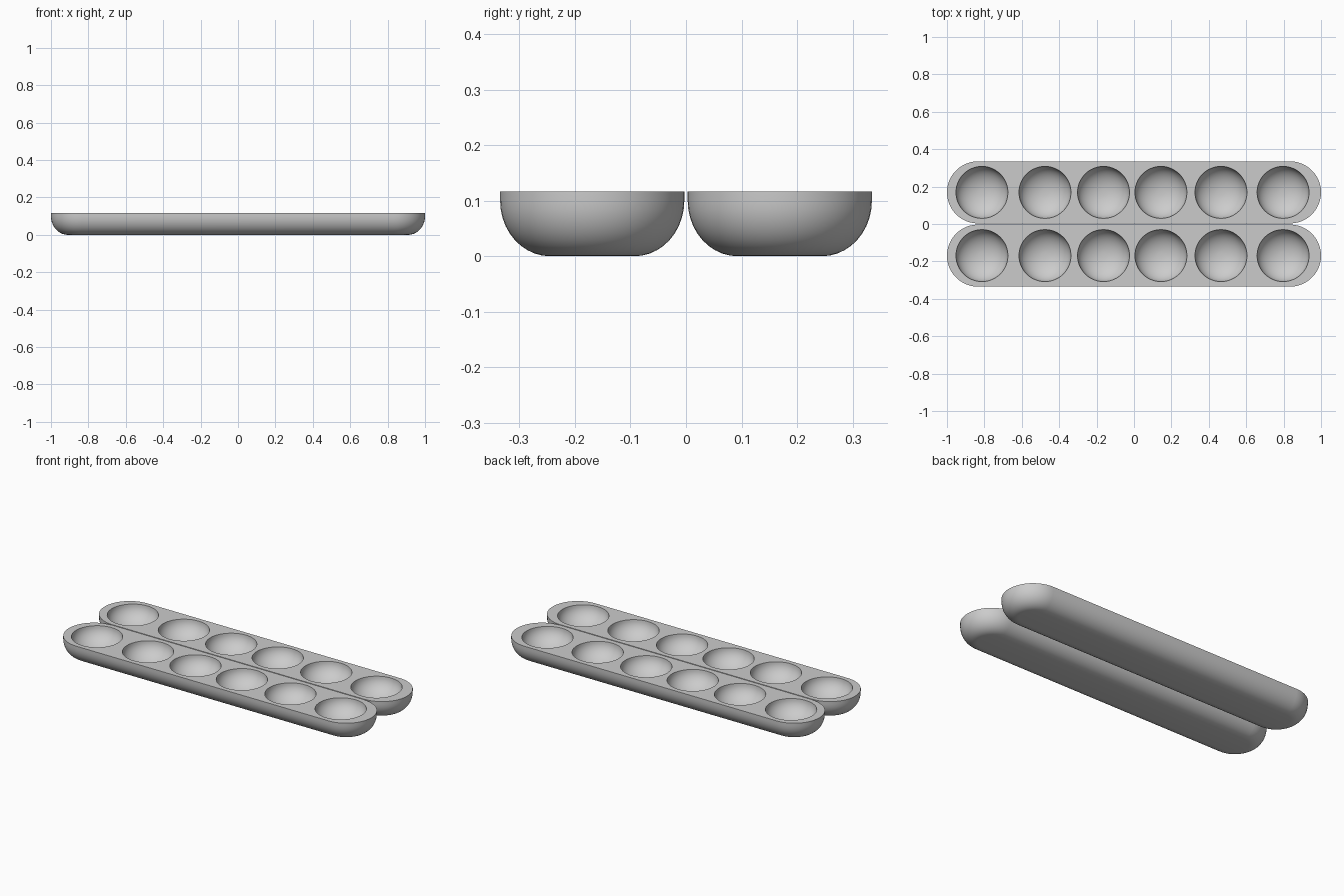
import bpy, bmesh, math

if "Cube" in bpy.data.objects:
    bpy.data.objects.remove(bpy.data.objects["Cube"])

R, YC, H = 0.166, 0.169, 0.117           # tray half width, offset, height
CUP_X = [-0.813, -0.476, -0.163, 0.144, 0.465, 0.797]
CUP_R, CUP_D = 0.139, 0.1

grey = bpy.data.materials.new("light_grey")
grey.diffuse_color = (0.6, 0.6, 0.6, 1)
grey.use_nodes = True
grey.node_tree.nodes["Principled BSDF"].inputs["Base Color"].default_value = grey.diffuse_color


def bridge(bm, a, b):
    n = len(a)
    for i in range(n):
        bm.faces.new((a[i], a[(i + 1) % n], b[(i + 1) % n], b[i]))


def stadium(bm, r, z, yc, n=24):
    """Ring of vertices along a rounded-end slot outline."""
    pts = []
    for side in (1, -1):
        for i in range(n + 1):
            a = -math.pi / 2 + math.pi * i / n
            pts.append((side * (1 - R + r * math.cos(a)), yc + side * r * math.sin(a), z))
    return [bm.verts.new(p) for p in pts]


def circle(bm, x, y, r, z, n=48):
    return [bm.verts.new((x + r * math.cos(2 * math.pi * i / n),
                          y + r * math.sin(2 * math.pi * i / n), z)) for i in range(n)]


def ring_edges(bm, ring):
    return [bm.edges.get((ring[i - 1], ring[i])) for i in range(len(ring))]


def tray(name, yc):
    bm = bmesh.new()
    # outer body: flat bottom, rounded lower edge, straight wall
    rings = []
    for i in range(11):
        a = math.pi / 2 * i / 10
        rings.append(stadium(bm, R - 0.09 + 0.09 * math.sin(a), 0.1 * (1 - math.cos(a)), yc))
    rings.append(stadium(bm, R, H, yc))
    bm.faces.new(rings[0])
    for a, b in zip(rings, rings[1:]):
        bridge(bm, a, b)
    fill = ring_edges(bm, rings[-1])
    # bowl-shaped cups
    for x in CUP_X:
        cup = []
        for i in range(12):
            a = math.pi / 2 * i / 12
            cup.append(circle(bm, x, yc, CUP_R * math.cos(a), H - CUP_D * math.sin(a)))
        for a, b in zip(cup, cup[1:]):
            bridge(bm, a, b)
        bm.faces.new(cup[-1])
        fill += ring_edges(bm, cup[0])
    # flat top with round openings
    bmesh.ops.triangle_fill(bm, edges=fill, use_beauty=True, normal=(0, 0, 1))
    bmesh.ops.recalc_face_normals(bm, faces=bm.faces)
    me = bpy.data.meshes.new(name)
    bm.to_mesh(me)
    bm.free()
    ob = bpy.data.objects.new(name, me)
    bpy.context.collection.objects.link(ob)
    me.materials.append(grey)
    bpy.ops.object.select_all(action='DESELECT')
    ob.select_set(True)
    bpy.context.view_layer.objects.active = ob
    bpy.ops.object.shade_smooth_by_angle(angle=math.radians(35))


tray("front_tray", -YC)
tray("back_tray", YC)
